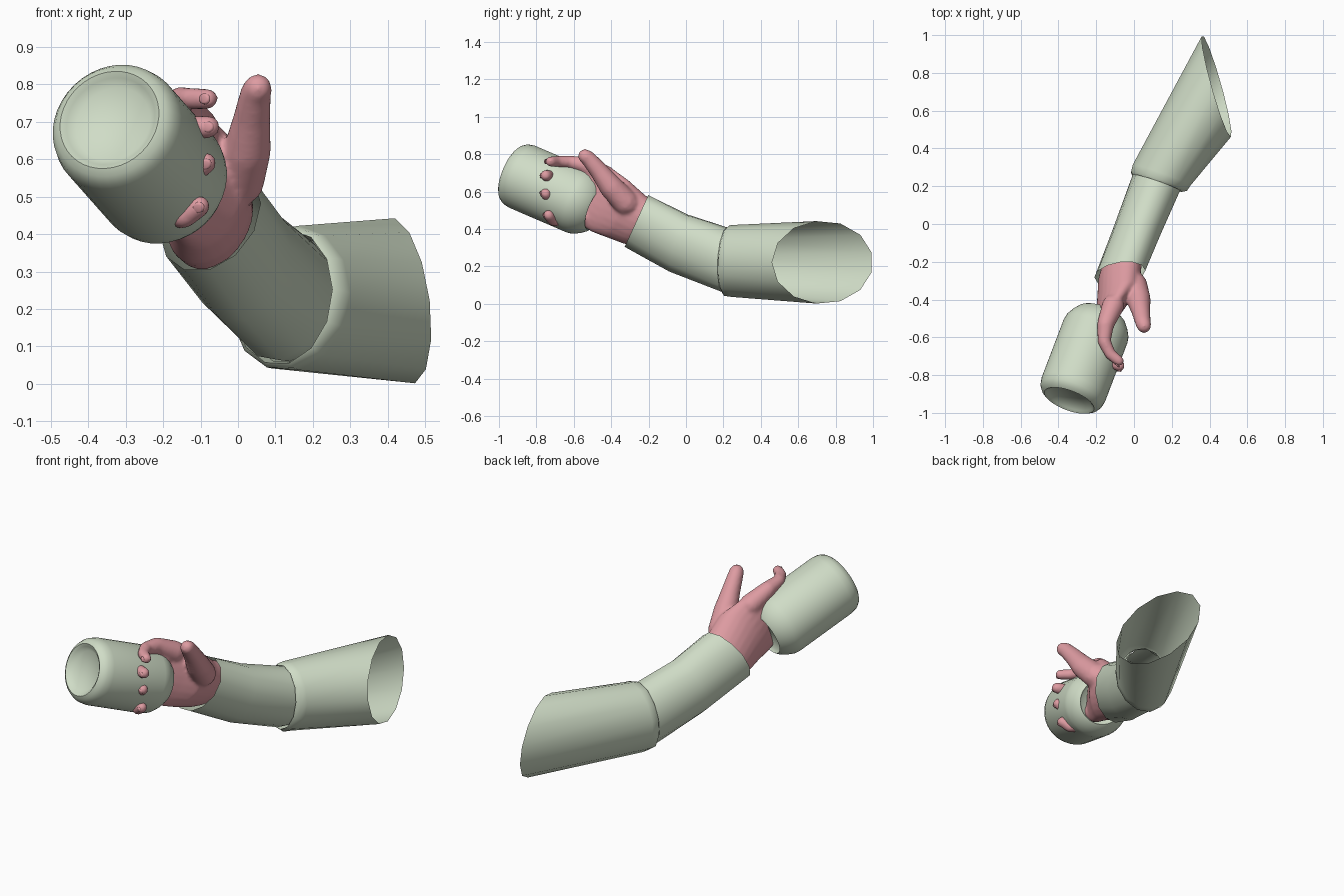
import bpy, bmesh, math
from mathutils import Vector

if "Cube" in bpy.data.objects:
    bpy.data.objects.remove(bpy.data.objects["Cube"])


def material(name, rgb):
    m = bpy.data.materials.new(name)
    m.diffuse_color = (*rgb, 1)
    m.use_nodes = True
    m.node_tree.nodes["Principled BSDF"].inputs["Base Color"].default_value = m.diffuse_color
    return m


SAGE = material("sage green", (0.63, 0.72, 0.57))
PINK = material("skin pink", (0.73, 0.33, 0.36))


def loft(bm, rings, n, caps=False):
    """Skin a surface through rings given as (centre, u, v)."""
    loops = []
    for c, u, v in rings:
        c, u, v = Vector(c), Vector(u), Vector(v)
        loops.append([bm.verts.new(c + u * math.cos(a) + v * math.sin(a))
                      for a in (2 * math.pi * i / n for i in range(n))])
    for a, b in zip(loops, loops[1:]):
        for i in range(n):
            j = (i + 1) % n
            bm.faces.new((a[i], a[j], b[j], b[i]))
    if caps:
        bm.faces.new(loops[0][::-1])
        bm.faces.new(loops[-1])


def make(name, bm, mat, angle=60):
    bmesh.ops.recalc_face_normals(bm, faces=bm.faces)
    me = bpy.data.meshes.new(name)
    bm.to_mesh(me)
    bm.free()
    ob = bpy.data.objects.new(name, me)
    bpy.context.collection.objects.link(ob)
    me.materials.append(mat)
    bpy.ops.object.select_all(action='DESELECT')
    ob.select_set(True)
    bpy.context.view_layer.objects.active = ob
    bpy.ops.object.shade_smooth_by_angle(angle=math.radians(angle))
    return ob


def frame(d):
    d = Vector(d).normalized()
    u = d.cross(Vector((0.1, 0, 1))).normalized()
    return d, u, u.cross(d)


def ball(bm, c, r):
    res = bmesh.ops.create_icosphere(bm, subdivisions=2, radius=r)
    bmesh.ops.translate(bm, verts=res["verts"], vec=Vector(c))


def finger(bm, pts):
    """Chain of (x, y, z, radius) joints: tapered links with round joints."""
    for p, q in zip(pts, pts[1:]):
        a, b = Vector(p[:3]), Vector(q[:3])
        _, u, v = frame(b - a)
        loft(bm, [(a, u * p[3], v * p[3]), (b, u * q[3], v * q[3])], 16, True)
    for p in pts:
        ball(bm, p[:3], p[3])


# can: turned profile along a slanted axis, dished at both ends
axis, cu, cv = frame((0.33, 0.867, -0.373))
start = Vector((-0.33, -0.90, 0.69))
profile = [(-.01, .001), (-.01, .105), (-.03, .125), (-.04, .14), (-.028, .158),
           (-.005, .173), (.03, .18), (.38, .18), (.41, .175), (.445, .157),
           (.475, .135), (.485, .122), (.465, .11), (.465, .001)]
bm = bmesh.new()
loft(bm, [(start + axis * s, cu * r, cv * r) for s, r in profile], 40, True)
make("can", bm, SAGE)

# forearm sleeve: open elliptical tube
bm = bmesh.new()
loft(bm, [
    ((-.075, -.265, .443), (.135, .018, .039), (0, .0625, .137)),
    ((.015, -.04, .325), (.128, -.01, .036), (0, .05, .152)),
    ((.115, .21, .235), (.125, -.042, .024), (0, .016, .172)),
    ((.14, .27, .225), (.12, -.042, .02), (0, .016, .165))], 12)
make("forearm_sleeve", bm, SAGE)

# upper sleeve: wider open tube with a turned-in rim and a slanted end
bm = bmesh.new()
loft(bm, [
    ((.14, .27, .226), (.125, -.045, .02), (0, .015, .17)),
    ((.12, .215, .232), (.132, -.045, .02), (0, .015, .18)),
    ((.13, .225, .229), (.15, -.05, .02), (0, .015, .19)),
    ((.145, .26, .228), (.155, -.055, .015), (0, .01, .194)),
    ((.437, .73, .222), (.075, -.27, 0), (-.027, 0, .222))], 13)
make("upper_sleeve", bm, SAGE)

# hand: palm, thumb and fingers fused into one smooth skin
bm = bmesh.new()
loft(bm, [
    ((-.06, -.19, .42), (.10, 0, .02), (.02, .05, .115)),
    ((-.075, -.27, .447), (.112, .01, .02), (.02, .06, .125)),
    ((-.085, -.37, .51), (.108, .02, .01), (.025, .06, .152)),
    ((-.12, -.45, .555), (.08, .02, 0), (.02, .055, .17)),
    ((-.145, -.52, .585), (.055, .02, 0), (.01, .05, .16))], 24, True)
finger(bm, [(0, -.32, .54, .07), (.025, -.40, .625, .064), (.037, -.465, .71, .05),
            (.047, -.52, .775, .042), (.053, -.54, .79, .039)])
fingers = [
    [(-.11, -.43, .68, .06), (-.15, -.53, .74, .046), (-.158, -.62, .758, .035),
     (-.125, -.69, .762, .03), (-.08, -.725, .761, .028)],
    [(-.14, -.50, .65, .05), (-.18, -.64, .675, .034), (-.13, -.73, .685, .031),
     (-.078, -.75, .686, .031)],
    [(-.15, -.52, .57, .05), (-.19, -.64, .56, .034), (-.13, -.73, .56, .031),
     (-.086, -.75, .59, .03)],
    [(-.15, -.53, .47, .05), (-.19, -.62, .45, .034), (-.145, -.71, .445, .031),
     (-.103, -.735, .475, .03)]]
for f in fingers:
    finger(bm, f)
hand = make("hand", bm, PINK)
rm = hand.modifiers.new("fuse", 'REMESH')
rm.mode = 'VOXEL'
rm.voxel_size = 0.009
rm.use_smooth_shade = True
sm = hand.modifiers.new("soften", 'SMOOTH')
sm.factor = 0.5
sm.iterations = 8

# fingernails: small flattened discs on the fingertips
bm = bmesh.new()
for f in fingers:
    a, b = Vector(f[-2][:3]), Vector(f[-1][:3])
    d = (b - a).normalized()
    n = (Vector((0.15, -1, 0)) - d * d.dot(Vector((0.15, -1, 0)))).normalized()
    w = d.cross(n)
    c = b + d * 0.006 + n * 0.02
    loft(bm, [(c, d * .017, w * .015), (c + n * .006, d * .016, w * .014),
              (c + n * .008, d * .011, w * .009)], 14, True)
make("fingernails", bm, PINK)
